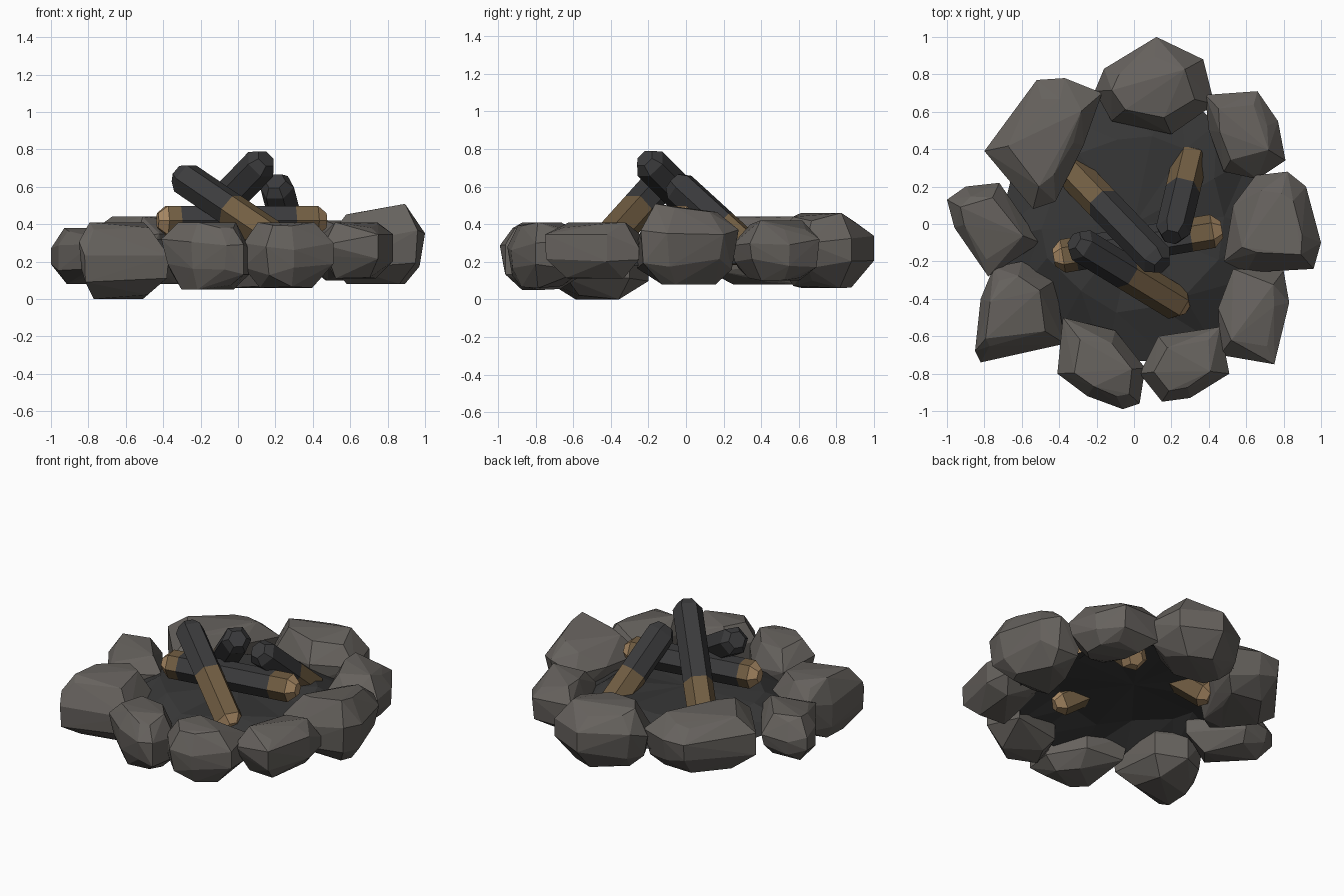
import bpy, bmesh, math, random
from mathutils import Vector

if "Cube" in bpy.data.objects:
    bpy.data.objects.remove(bpy.data.objects["Cube"])

random.seed(4)


def material(name, rgb):
    m = bpy.data.materials.new(name)
    m.diffuse_color = (*rgb, 1)
    m.use_nodes = True
    m.node_tree.nodes["Principled BSDF"].inputs["Base Color"].default_value = m.diffuse_color
    return m


STONE = material("grey_stone", (0.132, 0.121, 0.110))
ASH = material("dark_ash", (0.038, 0.038, 0.038))
CHAR = material("charred_wood", (0.044, 0.044, 0.046))
WOOD = material("brown_wood", (0.168, 0.112, 0.056))
CUT = material("pale_cut_wood", (0.400, 0.255, 0.130))


def finish(name, bm, mats):
    bmesh.ops.recalc_face_normals(bm, faces=bm.faces)
    me = bpy.data.meshes.new(name)
    bm.to_mesh(me)
    bm.free()
    for m in mats:
        me.materials.append(m)
    ob = bpy.data.objects.new(name, me)
    bpy.context.collection.objects.link(ob)
    return ob


def stone(name, outline, z0, z1, tilt=(0, 0)):
    """Chunky boulder: hull of a plan outline stacked in four uneven rings."""
    pts = [Vector(p) for p in outline]
    c = sum(pts, Vector((0, 0))) / len(pts)
    bm = bmesh.new()
    for t, s in ((0, 0.6), (0.3, 0.95), (0.66, 1.0), (1, 0.64)):
        for i, p in enumerate(pts):
            k = s if s == 1 else min(1, s * random.uniform(0.9, 1.1))
            d = (p - c) * k
            z = z0 + (z1 - z0) * t + t * (d.x * tilt[0] + d.y * tilt[1])
            if 0 < t < 1:
                z += random.uniform(-0.04, 0.04)
            elif i % 3:                       # uneven top and bottom
                z += random.uniform(0, 0.05) * (1 if t == 0 else -1)
            bm.verts.new((c.x + d.x, c.y + d.y, max(z, z0)))
    bmesh.ops.convex_hull(bm, input=bm.verts)
    loose = [v for v in bm.verts if not v.link_faces]
    bmesh.ops.delete(bm, geom=loose, context='VERTS')
    finish(name, bm, [STONE])


# Ring of nine stones, clockwise from the back
stone("stone_back", [(-.21, .71), (-.16, .83), (.12, 1.0), (.37, .88),
                     (.43, .64), (.2, .48), (-.12, .55)], .06, .46)
stone("stone_back_right", [(.38, .69), (.66, .71), (.77, .55), (.81, .34),
                           (.66, .24), (.48, .28), (.40, .5)], .10, .42)
stone("stone_right", [(.48, -.2), (.53, .1), (.65, .26), (.82, .28), (.92, .2),
                      (1.0, -.1), (.96, -.24), (.6, -.26)], .08, .47, (.17, -.08))
stone("stone_front_right", [(.46, -.7), (.45, -.45), (.53, -.24), (.8, -.25),
                            (.83, -.42), (.75, -.75)], .11, .41)
stone("stone_front", [(.03, -.8), (.13, -.6), (.46, -.55), (.51, -.8),
                      (.3, -.93), (.15, -.95)], .06, .41)
stone("stone_front_left", [(-.41, -.8), (-.38, -.5), (-.1, -.57), (.06, -.77),
                           (.03, -.96), (-.06, -.99), (-.25, -.92)], .05, .41)
stone("stone_left_front", [(-.82, -.4), (-.75, -.23), (-.6, -.2), (-.42, -.3),
                           (-.37, -.64), (-.82, -.74), (-.85, -.68)], .0, .41)
stone("stone_left", [(-1, .13), (-.9, .2), (-.72, .22), (-.5, -.1),
                     (-.78, -.28), (-.96, -.02)], .08, .38)
stone("stone_back_left", [(-.8, .39), (-.52, .77), (-.37, .78), (-.17, .7),
                          (-.27, .42), (-.42, .12), (-.54, .08)], .08, .44)

# Crumpled ash bed, an open low mound that the log feet pierce
bm = bmesh.new()
N = 14
rings = []
for r, z in ((0.73, 0.19), (0.48, 0.30)):
    ring = []
    for i in range(N):
        a = math.tau * i / N + random.uniform(-.1, .1)
        k = r * random.uniform(.95, 1.04)
        ring.append(bm.verts.new((k * math.cos(a), k * math.sin(a),
                                  z + random.uniform(-.03, .03))))
    rings.append(ring)
top = bm.verts.new((0, 0, .31))
for i in range(N):
    j = (i + 1) % N
    a, b = rings
    bm.faces.new((a[i], a[j], b[i]))
    bm.faces.new((a[j], b[j], b[i]))
    bm.faces.new((b[i], b[j], top))
finish("ash_bed", bm, [ASH])


def log(name, start, end, wood, radius=.093, wood_end=0):
    """Hexagonal log, brown for `wood` from the start, charred after that;
    `wood_end` adds a second brown stretch at the far end."""
    p, q = Vector(start), Vector(end)
    axis = q - p
    L = axis.length
    rot = axis.to_track_quat('Z', 'Y')
    bands = [(0, .5, 2), (.05, 1, 1), (wood, 1, 0)]
    if wood_end:
        bands += [(L - wood_end, 1, 1), (L - .05, 1, 2), (L, .5, 2)]
    else:
        bands += [(L - .05, 1, 0), (L, .6, 0)]
    bm = bmesh.new()
    loops = []
    for h, s, _ in bands:
        loops.append([bm.verts.new(p + rot @ Vector((
            radius * s * math.cos(math.tau * i / 6),
            radius * s * math.sin(math.tau * i / 6), h))) for i in range(6)])
    for k in range(len(loops) - 1):
        for i in range(6):
            j = (i + 1) % 6
            f = bm.faces.new((loops[k][i], loops[k][j],
                              loops[k + 1][j], loops[k + 1][i]))
            f.material_index = bands[k][2]
    bm.faces.new(loops[0]).material_index = 2
    bm.faces.new(loops[-1]).material_index = bands[-1][2]
    finish(name, bm, [CHAR, WOOD, CUT])


# Three leaning logs and one lying across beneath them
log("leaning_log_back_left", (-.36, .31, .22), (.15, -.22, .75), .34)
log("leaning_log_front", (.27, -.45, .27), (-.32, -.09, .67), .42)
log("leaning_log_back_right", (.31, .39, .21), (.20, -.07, .63), .28)
log("crossing_log", (-.43, -.18, .42), (.47, -.03, .42), .12, .09, .17)
